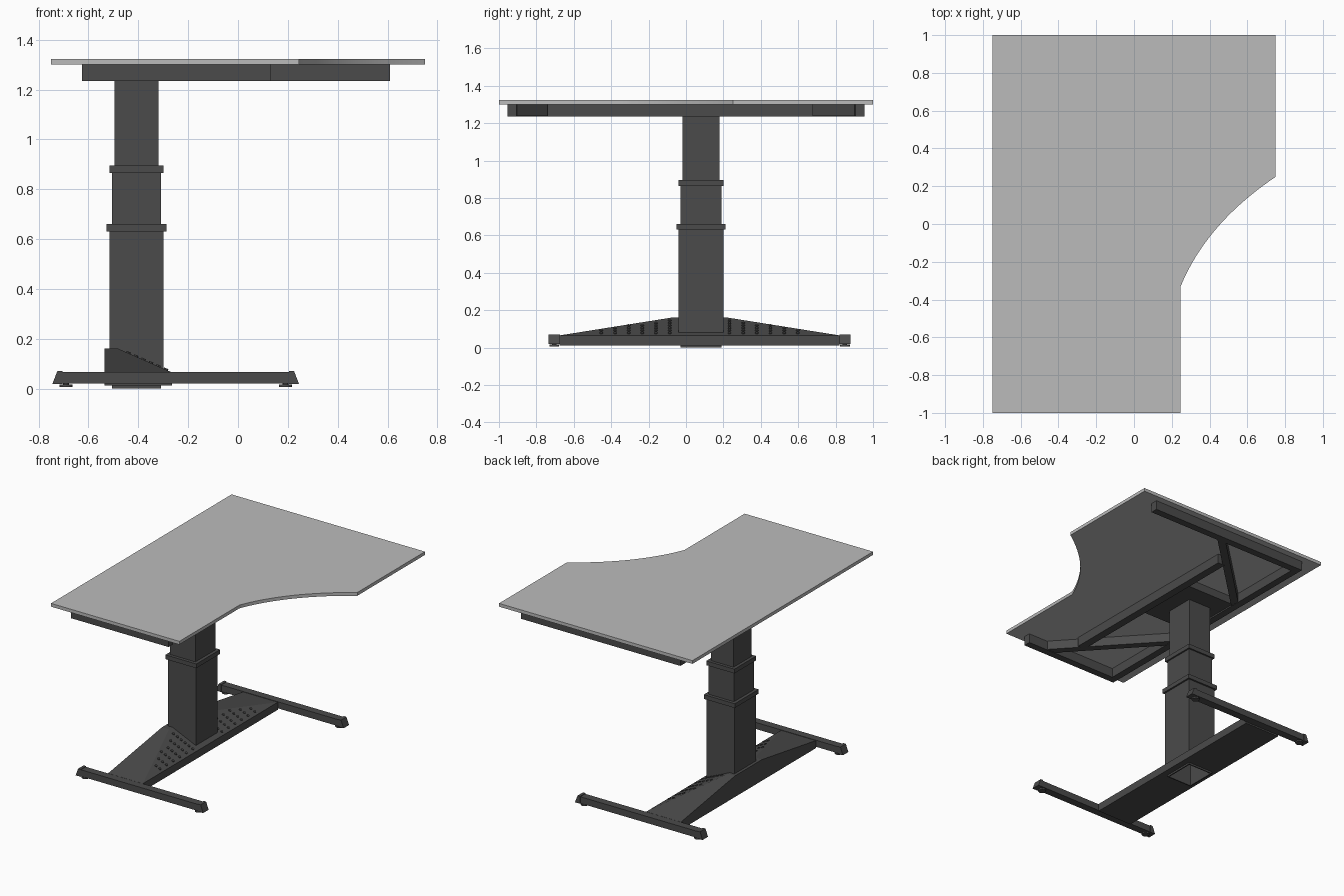
import bpy, bmesh, math
from mathutils import Vector, Matrix

cube = bpy.data.objects.get("Cube")
if cube:
    bpy.data.objects.remove(cube, do_unlink=True)


def material(name, value):
    m = bpy.data.materials.new(name)
    m.use_nodes = True
    color = (value, value, value, 1)
    m.diffuse_color = color
    m.node_tree.nodes["Principled BSDF"].inputs["Base Color"].default_value = color
    return m


GREY = material("light grey laminate", 0.5)
DARK = material("charcoal metal", 0.07)


def finish(name, bm, mat):
    bmesh.ops.recalc_face_normals(bm, faces=bm.faces)
    mesh = bpy.data.meshes.new(name)
    bm.to_mesh(mesh)
    bm.free()
    mesh.materials.append(mat)
    obj = bpy.data.objects.new(name, mesh)
    bpy.context.collection.objects.link(obj)
    return obj


def hull(name, points, mat=DARK):
    """Convex solid around a few points."""
    bm = bmesh.new()
    for p in points:
        bm.verts.new(p)
    bmesh.ops.convex_hull(bm, input=bm.verts)
    bmesh.ops.dissolve_limit(bm, angle_limit=0.01, verts=bm.verts, edges=bm.edges)
    return finish(name, bm, mat)


def box(name, xs, ys, zs, mat=DARK):
    return hull(name, [(x, y, z) for x in xs for y in ys for z in zs], mat)


def beam(name, p, q, width, zs):
    """Straight bar between two plan points."""
    p, q = Vector(p), Vector(q)
    side = (q - p).orthogonal().normalized() * width / 2
    return hull(name, [(*(end + s * side), z) for end in (p, q) for s in (-1, 1) for z in zs])


# Tabletop with the curved inside corner
start, control, end = Vector((0.245, -0.335)), Vector((0.38, 0)), Vector((0.75, 0.25))
outline = [Vector((-0.75, -1)), Vector((0.245, -1))]
STEPS = 20
for i in range(STEPS + 1):
    t = i / STEPS
    outline.append(start * (1 - t) ** 2 + control * 2 * t * (1 - t) + end * t * t)
outline += [Vector((0.75, 1)), Vector((-0.75, 1))]
bm = bmesh.new()
face = bm.faces.new([bm.verts.new((p.x, p.y, 1.3)) for p in outline])
new = bmesh.ops.extrude_face_region(bm, geom=[face])["geom"]
bmesh.ops.translate(bm, vec=(0, 0, 0.023), verts=[g for g in new if isinstance(g, bmesh.types.BMVert)])
top = finish("tabletop", bm, GREY)
bpy.context.view_layer.objects.active = top
top.select_set(True)
bpy.ops.object.shade_smooth_by_angle(angle=math.radians(30))
top.select_set(False)

# Support frame under the top
RAIL = (1.235, 1.3)
BRACE = (1.238, 1.3)
box("front_arm", (-0.625, 0.13), (-0.955, -0.905), RAIL)
box("back_arm", (-0.625, 0.61), (0.905, 0.955), RAIL)
box("outer_rail", (-0.625, -0.575), (-0.91, 0.91), RAIL)
box("inner_rail", (-0.2, -0.145), (-0.74, 0.68), RAIL)
beam("front_brace", (-0.04, -0.92), (-0.6, -0.31), 0.05, BRACE)
beam("back_brace", (0.03, 0.92), (-0.6, 0.31), 0.05, BRACE)
box("mounting_plate", (-0.6, -0.17), (-0.14, 0.31), (1.245, 1.3))

# Telescoping column
CX, CY = -0.407, 0.08


def stage(name, half_x, half_y, zs):
    return box(name, (CX - half_x, CX + half_x), (CY - half_y, CY + half_y), zs)


lower = stage("lower_column", 0.108, 0.12, (0.03, 0.64))
stage("lower_collar", 0.12, 0.132, (0.63, 0.66))
middle = stage("middle_column", 0.098, 0.11, (0, 0.88))
stage("upper_collar", 0.109, 0.121, (0.865, 0.895))
stage("upper_column", 0.088, 0.1, (0.4, 1.25))

# Wedge-shaped base with a sloping cover
FRONT, REAR, CREST = -0.265, -0.535, -0.48
LOW, HIGH = 0.065, 0.16
Y0, Y1, MID = -0.675, 0.82, 0.0725
PEAK = 0.15
points = [(x, y, z) for x in (REAR, FRONT) for y in (Y0, Y1) for z in (0.012, LOW)]
points += [(x, MID + s * PEAK, HIGH) for x in (REAR, CREST) for s in (-1, 1)]
base = hull("base", points)

# Open hollow up through the base and the column
cutter = stage("hollow_cutter", 0.09, 0.102, (-0.1, 0.38))
cutter.hide_render = True
for part in (base, lower, middle):
    mod = part.modifiers.new("hollow", "BOOLEAN")
    mod.operation = "DIFFERENCE"
    mod.solver = "EXACT"
    mod.object = cutter
    bpy.context.view_layer.objects.active = part
    bpy.ops.object.modifier_apply(modifier=mod.name)
bpy.data.objects.remove(cutter, do_unlink=True)

# Rows of small studs on the sloping cover
tilt = Matrix.Rotation(math.atan2(HIGH - LOW, FRONT - CREST), 4, "Y")
bm = bmesh.new()
reach = Y1 - MID - PEAK
for side in (-1, 1):
    for column in range(6):
        offset = PEAK + 0.01 + column * 0.073
        crease = FRONT + (CREST - FRONT) * (1 - (offset - PEAK) / reach)
        x = FRONT - 0.025
        while x > crease + 0.015:
            z = LOW + (HIGH - LOW) * (FRONT - x) / (FRONT - CREST)
            place = Matrix.Translation((x, MID + side * offset, z)) @ tilt
            bmesh.ops.create_cone(bm, cap_ends=True, segments=8, radius1=0.009,
                                  radius2=0.009, depth=0.012, matrix=place)
            x -= 0.03
finish("cover_studs", bm, DARK)

# Cross feet with sloped end caps and levelling glides
FOOT_X = -0.25
for name, y in (("front", -0.705), ("back", 0.85)):
    box(name + "_foot", (FOOT_X - 0.46, FOOT_X + 0.46), (y - 0.027, y + 0.027), (0.02, 0.066))
    for label, s in (("right", -1), ("left", 1)):
        profile = [(0.455, 0.018), (0.495, 0.018), (0.475, 0.07), (0.455, 0.07)]
        hull(f"{name}_{label}_foot_cap",
             [(FOOT_X + s * d, y + w, z) for d, z in profile for w in (-0.03, 0.03)])
        bm = bmesh.new()
        for radius, z, depth in ((0.026, 0.011, 0.01), (0.012, 0.02, 0.02)):
            bmesh.ops.create_cone(bm, cap_ends=True, segments=12, radius1=radius, radius2=radius,
                                  depth=depth, matrix=Matrix.Translation((FOOT_X + s * 0.44, y, z)))
        finish(f"{name}_{label}_glide", bm, DARK)
